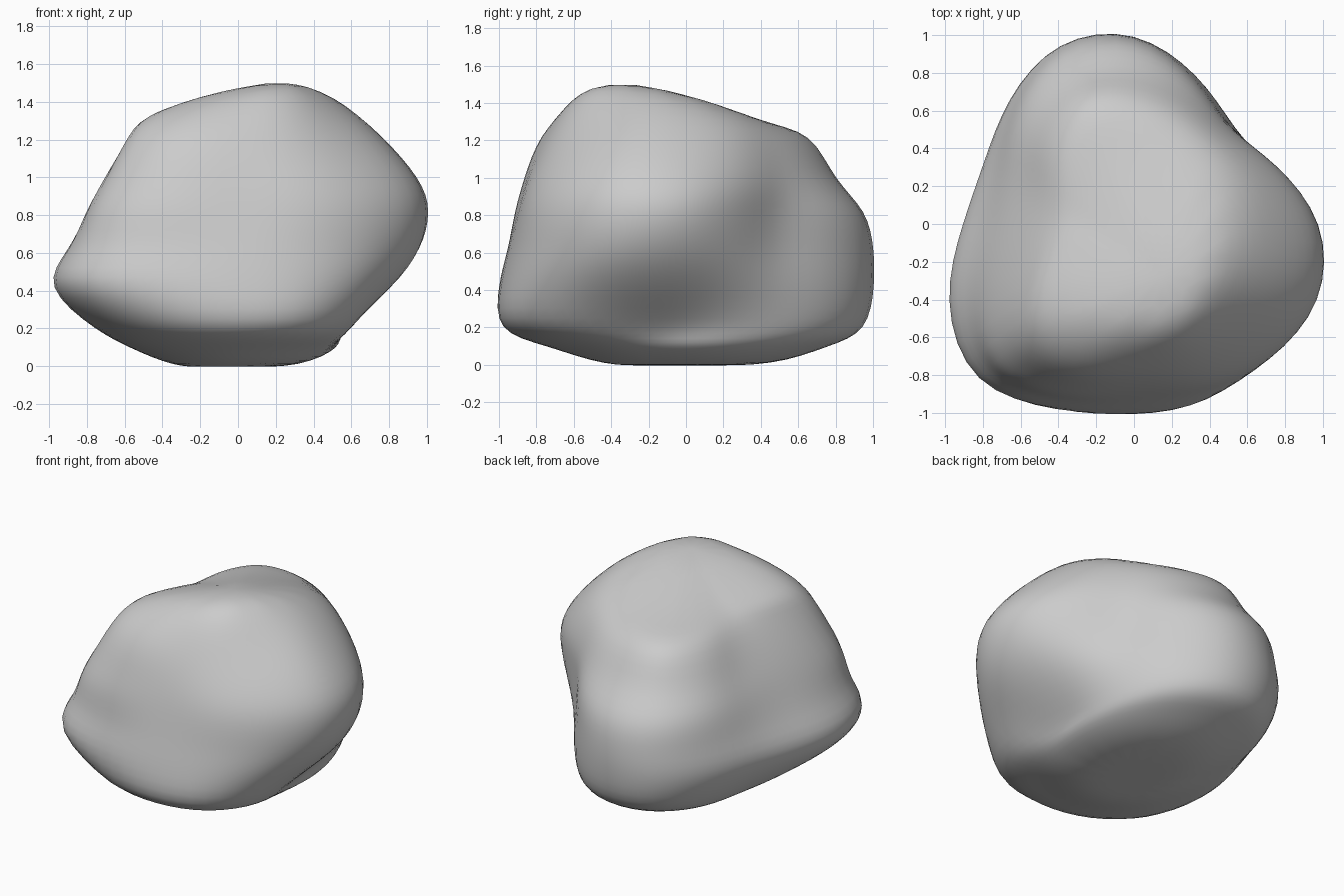
import bpy
import math
from mathutils import Vector

cube = bpy.data.objects.get("Cube")
if cube:
    bpy.data.objects.remove(cube, do_unlink=True)

# Stone material
stone = bpy.data.materials.new("grey_stone")
stone.use_nodes = True
stone.diffuse_color = (0.6, 0.6, 0.6, 1)
stone.node_tree.nodes["Principled BSDF"].inputs["Base Color"].default_value = (0.6, 0.6, 0.6, 1)

# Boulder contours: height, then radii in hundredths, counter-clockwise from +x
CONTOURS = [
    (10, (52, 55, 61, 68, 75, 75, 67, 58, 57, 60, 67, 73, 74, 69, 62, 54)),
    (20, (56, 60, 69, 82, 94, 95, 82, 72, 73, 81, 94, 99, 98, 97, 83, 62)),
    (42, (77, 73, 74, 85, 99, 102, 93, 86, 91, 107, 117, 106, 99, 100, 98, 88)),
    (62, (92, 79, 73, 84, 99, 101, 90, 81, 83, 97, 110, 101, 95, 97, 101, 102)),
    (82, (98, 81, 72, 82, 94, 96, 85, 73, 73, 86, 105, 98, 90, 94, 100, 105)),
    (100, (92, 79, 70, 73, 79, 81, 73, 62, 63, 74, 95, 92, 85, 88, 93, 99)),
    (122, (73, 66, 60, 60, 64, 68, 57, 47, 46, 56, 81, 82, 76, 76, 77, 80)),
    (135, (50, 45, 40, 36, 36, 36, 30, 27, 28, 40, 60, 62, 60, 62, 58, 54)),
]
BASE_SCALE = 0.6
BOTTOM = Vector((-0.08, -0.08, 0))
TOP = Vector((0.15, -0.28, 1.5))
CROWN_TILT = 0.1
SIDES = len(CONTOURS[0][1])


def ring_points(height, radii):
    for i, radius in enumerate(radii):
        angle = math.tau * i / SIDES
        yield Vector((radius * math.cos(angle), radius * math.sin(angle), height)) / 100


def loft_faces(rings, bottom, top):
    faces = []
    for i in range(SIDES):
        j = (i + 1) % SIDES
        for r in range(rings - 1):
            low, high = r * SIDES, (r + 1) * SIDES
            faces.append((low + i, low + j, high + j, high + i))
        last = (rings - 1) * SIDES
        faces += [(bottom, j, i), (top, last + i, last + j)]
    return faces


# Loft the contours into a closed cage, with the crown rising to the front right
base = (1, [radius * BASE_SCALE for radius in CONTOURS[0][1]])
rings = [base] + CONTOURS
points = [p for height, radii in rings for p in ring_points(height, radii)]
for p in points[-SIDES:]:
    p.z += CROWN_TILT * (p.x - p.y)
points += [BOTTOM, TOP]
mesh = bpy.data.meshes.new("boulder")
mesh.from_pydata(points, [], loft_faces(len(rings), len(points) - 2, len(points) - 1))
mesh.materials.append(stone)
mesh.shade_smooth()
boulder = bpy.data.objects.new("boulder", mesh)
bpy.context.collection.objects.link(boulder)

# Round the cage, moving its corners so the rounded surface meets the contours
subsurf = boulder.modifiers.new("rounding", "SUBSURF")
subsurf.levels = subsurf.render_levels = 2
for step in range(3):
    bpy.context.view_layer.update()
    rounded = boulder.evaluated_get(bpy.context.evaluated_depsgraph_get()).data
    offsets = [p - v.co for p, v in zip(points, rounded.vertices)]
    for vert, offset in zip(mesh.vertices, offsets):
        vert.co += offset * 0.7
    mesh.update()
